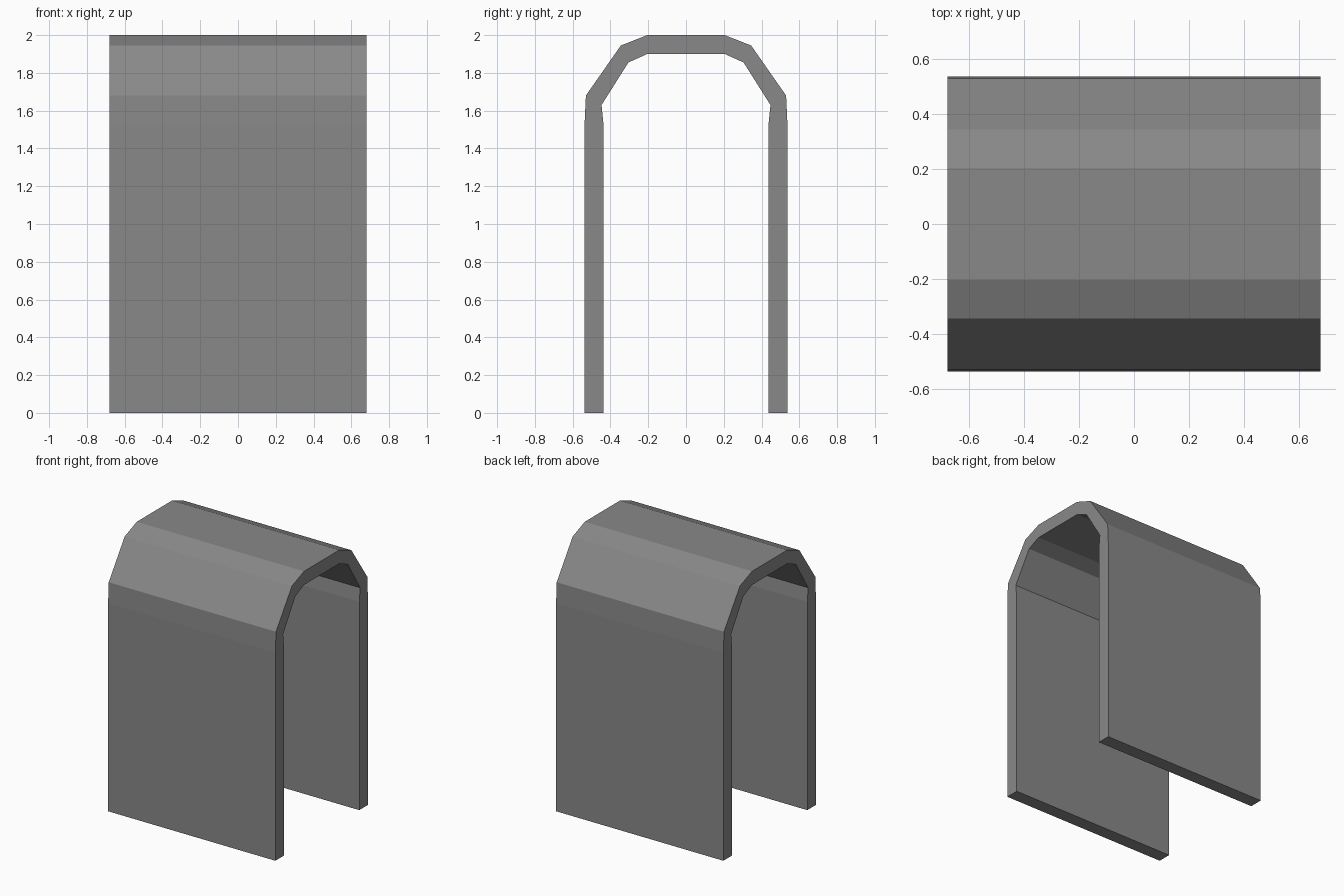
import bpy, bmesh

if "Cube" in bpy.data.objects:
    bpy.data.objects.remove(bpy.data.objects["Cube"])

HALF_LENGTH = 0.68

# Half cross-section (y, z): outer skin from foot to crown, inner skin likewise
outer = [(0.537, 0), (0.537, 1.53), (0.53, 1.68), (0.345, 1.945), (0.205, 2.0), (0, 2.0)]
inner = [(0.437, 0), (0.437, 1.53), (0.447, 1.63), (0.305, 1.855), (0.205, 1.9), (0, 1.9)]

bm = bmesh.new()


def rail(points, x):
    return [bm.verts.new((x, y, z)) for y, z in points]


o0, o1 = rail(outer, -HALF_LENGTH), rail(outer, HALF_LENGTH)
i0, i1 = rail(inner, -HALF_LENGTH), rail(inner, HALF_LENGTH)

# Outer skin, inner skin and the two end rims
for a, b in ((o0, o1), (i1, i0), (i0, o0), (o1, i1)):
    for k in range(len(outer) - 1):
        bm.faces.new((a[k], b[k], b[k + 1], a[k + 1]))
# Foot and crown joint
for k in (0, -1):
    bm.faces.new((o0[k], i0[k], i1[k], o1[k]))
bmesh.ops.recalc_face_normals(bm, faces=bm.faces)

mesh = bpy.data.meshes.new("arched_shell")
bm.to_mesh(mesh)
bm.free()
shell = bpy.data.objects.new("arched_shell", mesh)
bpy.context.collection.objects.link(shell)

# Dark grey finish
dark = bpy.data.materials.new("dark_grey")
dark.diffuse_color = (0.25, 0.25, 0.25, 1)
dark.use_nodes = True
dark.node_tree.nodes["Principled BSDF"].inputs["Base Color"].default_value = dark.diffuse_color
mesh.materials.append(dark)

# Mirrored half, left unwelded so the crown seam stays
mirror = shell.modifiers.new("mirror", 'MIRROR')
mirror.use_axis = (False, True, False)
mirror.use_mirror_merge = False
